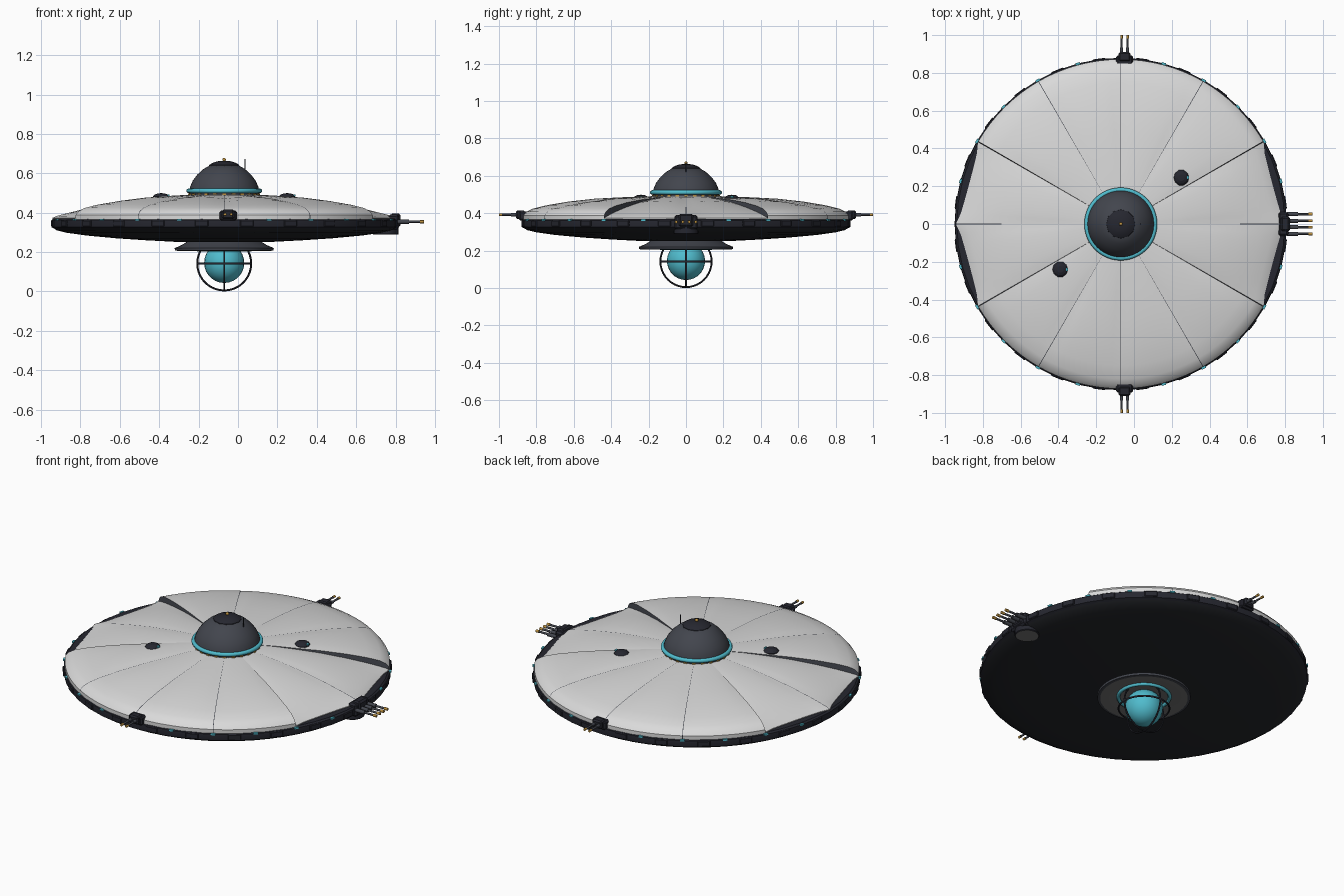
import bpy, bmesh, math
from mathutils import Vector, Matrix

if "Cube" in bpy.data.objects:
    bpy.data.objects.remove(bpy.data.objects["Cube"])

CX = -0.07  # saucer axis


def mat(name, rgb):
    m = bpy.data.materials.new(name)
    m.diffuse_color = (*rgb, 1)
    m.use_nodes = True
    m.node_tree.nodes["Principled BSDF"].inputs["Base Color"].default_value = m.diffuse_color
    return m


WHITE = mat("hull white", (0.70, 0.70, 0.70))
DARK = mat("rim dark", (0.019, 0.020, 0.029))
BELLY = mat("belly dark", (0.018, 0.020, 0.024))
SLATE = mat("slate grey", (0.055, 0.060, 0.075))
GREY = mat("underside grey", (0.17, 0.17, 0.17))
CYAN = mat("glow cyan", (0.08, 0.50, 0.61))
GOLD = mat("brass", (0.50, 0.28, 0.05))


def finish(name, bm, mats, smooth=40):
    me = bpy.data.meshes.new(name)
    bm.to_mesh(me)
    bm.free()
    ob = bpy.data.objects.new(name, me)
    bpy.context.collection.objects.link(ob)
    for m in mats:
        me.materials.append(m)
    if smooth:
        bpy.ops.object.select_all(action='DESELECT')
        ob.select_set(True)
        bpy.context.view_layer.objects.active = ob
        bpy.ops.object.shade_smooth_by_angle(angle=math.radians(smooth))
    return ob


def lathe(name, prof, mats, n=48, smooth=40, rule=None, cx=CX, cy=0):
    """Spin (radius, z) points, listed from the bottom up, around a vertical axis."""
    bm = bmesh.new()
    rings = []
    for r, z in prof:
        if r < 1e-6:
            rings.append([bm.verts.new((cx, cy, z))] * n)
        else:
            rings.append([bm.verts.new((cx + r * math.cos(2 * math.pi * i / n),
                                        cy + r * math.sin(2 * math.pi * i / n), z)) for i in range(n)])
    for k, (a, b) in enumerate(zip(rings, rings[1:])):
        for i in range(n):
            j = (i + 1) % n
            vs = list(dict.fromkeys([a[i], a[j], b[j], b[i]]))
            if len(vs) > 2:
                f = bm.faces.new(vs)
                f.material_index = rule(k) if rule else 0
    return finish(name, bm, mats, smooth)


def torus(name, r, tube, centre, m, rot=None, n=48, k=8):
    bm = bmesh.new()
    rot = rot or Matrix.Identity(3)
    g = [[bm.verts.new(rot @ Vector(((r + tube * math.cos(q)) * math.cos(p), (r + tube * math.cos(q)) * math.sin(p),
                                     tube * math.sin(q))) + Vector(centre))
          for q in [2 * math.pi * j / k for j in range(k)]] for p in [2 * math.pi * i / n for i in range(n)]]
    for i in range(n):
        for j in range(k):
            a, b = g[i], g[(i + 1) % n]
            bm.faces.new((a[j], b[j], b[(j + 1) % k], a[(j + 1) % k]))
    return finish(name, bm, [m], 60)


def box(name, c, s, m, ang=0, bevel=0.0):
    bm = bmesh.new()
    bmesh.ops.create_cube(bm, size=1, matrix=Matrix.Translation(c) @ Matrix.Rotation(ang, 4, 'Z')
                          @ Matrix.Diagonal((*s, 1)))
    if bevel:
        bmesh.ops.bevel(bm, geom=bm.edges[:], offset=bevel, segments=1, affect='EDGES')
    return finish(name, bm, [m], 0)


def rod(name, a, b, r, m, n=10):
    a, b = Vector(a), Vector(b)
    d = b - a
    bm = bmesh.new()
    bmesh.ops.create_cone(bm, cap_ends=True, segments=n, radius1=r, radius2=r, depth=d.length,
                          matrix=Matrix.Translation((a + b) / 2) @ d.to_track_quat('Z', 'Y').to_matrix().to_4x4())
    return finish(name, bm, [m], 40)


def ball(name, c, r, m):
    bm = bmesh.new()
    bmesh.ops.create_uvsphere(bm, u_segments=24, v_segments=14, radius=r, matrix=Matrix.Translation(c))
    return finish(name, bm, [m], 60)


# upper hull: twelve petals; the four beside the x axis are lower, with straight outer edges
FULL = [(0.14, .492), (0.25, .489), (0.36, .483), (0.5, .475), (0.64, .460), (0.75, .442), (0.82, .425),
        (0.855, .408), (0.872, .388), (0.872, .355)]
SIDE = [(0.14, .492), (0.25, .487), (0.36, .478), (0.5, .462), (0.64, .437), (0.75, .412), (0.82, .393),
        (0.855, .382), (0.872, .374), (0.872, .355)]
bm = bmesh.new()
cols = []
STEPS = 8
for p in range(12):
    side = p in (0, 5, 6, 11)
    for s in range(STEPS + 1):
        u = s / STEPS
        ang = math.radians(30 * p + 0.12 + u * 29.76)
        puff = math.sin(math.pi * u) ** 0.6
        col = []
        for r, z in (SIDE if side else FULL):
            w = min(1, max(0, (r - 0.2) / 0.67))
            rr = r * (1 - 0.048 * puff * w ** 3) if side else r
            zz = z + 0.008 * (puff - 0.6) * math.sin(math.pi * min(1, w))
            col.append(bm.verts.new((CX + rr * math.cos(ang), rr * math.sin(ang), zz)))
        cols.append(col)
for i in range(len(cols)):
    a, b = cols[i], cols[(i + 1) % len(cols)]
    seam = i % (STEPS + 1) == STEPS
    for k in range(len(a) - 1):
        f = bm.faces.new((a[k], a[k + 1], b[k + 1], b[k]))
        f.material_index = 1 if seam else 0
finish("upper_hull_petals", bm, [WHITE, SLATE], 35)

# lower hull and rim band
lathe("lower_hull", [(0, .250), (.25, .252), (.40, .260), (.55, .270), (.70, .284), (.80, .298), (.85, .310),
                     (.868, .322)], [BELLY], 64, 50)
lathe("rim_band", [(.862, .318), (.878, .326), (.880, .345), (.878, .362), (.868, .370), (.70, .372)], [DARK], 48, 20)

# rim blocks and running lights
for i in range(24):
    t = math.radians(15 * i)
    c, s = math.cos(t), math.sin(t)
    if i % 6:
        box("rim_light", (CX + .878 * c, .878 * s, .364), (.012, .024, .009), CYAN, t)
    t += math.radians(7.5)
    box("rim_block", (CX + .874 * math.cos(t), .874 * math.sin(t), .346), (.018, .07, .034), DARK, t, .004)

# dome, cap, collar and antenna
lathe("dome_collar", [(.165, .480), (.178, .488), (.178, .502), (.165, .506)], [SLATE], 48)
lathe("dome", [(.178, .505), (.174, .530), (.160, .562), (.137, .593), (.105, .622), (.070, .642), (0, .645)],
      [SLATE], 48, 50)
lathe("dome_cap", [(.078, .632), (.076, .642), (.060, .653), (.035, .661), (0, .664)], [DARK], 12, 30)
torus("dome_glow_ring", .181, .012, (CX, 0, .511), CYAN)
ball("dome_tip", (CX, 0, .669), .009, GOLD)
rod("antenna", (.035, 0, .60), (.035, 0, .672), .003, DARK, 6)
for i in range(24):
    t = math.radians(15 * i)
    box("collar_stud", (CX + .179 * math.cos(t), .179 * math.sin(t), .493), (.008, .018, .007), GOLD, t)

# two small sensor domes on the hull
for x, y in ((.25, .245), (-.39, -.24)):
    lathe("sensor_dome", [(.040, .455), (.042, .482), (.032, .492), (.018, .498), (0, .499)], [DARK], 10, 20, cx=x, cy=y)
    box("sensor_eye", (x + .036, y, .489), (.010, .016, .008), CYAN)

# belly plate, glowing core and its cage
lathe("belly_plate", [(0, .222), (.13, .220), (.235, .206), (.250, .208), (.252, .220), (.215, .236), (.180, .258)],
      [SLATE, GREY], 48, 40, rule=lambda k: 1 if k < 2 else 0)
torus("core_socket_ring", .138, .010, (CX, 0, .214), CYAN)
ball("energy_core", (CX, 0, .145), .102, CYAN)
for name, rot in (("cage_ring_level", Matrix.Identity(3)),
                  ("cage_ring_front", Matrix.Rotation(math.pi / 2, 3, 'X')),
                  ("cage_ring_side", Matrix.Rotation(math.pi / 2, 3, 'Y'))):
    torus(name, .137, .005, (CX, 0, .142), DARK, rot, 40, 6)

# twin guns on the front and back edges
for s in (-1, 1):
    gx = -.05
    box("twin_gun_mount", (gx, s * .868, .385), (.088, .05, .05), DARK, 0, .008)
    box("twin_gun_housing", (gx, s * .885, .392), (.062, .05, .048), DARK, 0, .008)
    for dx in (-.016, .016):
        rod("twin_gun_sleeve", (gx + dx, s * .90, .392), (gx + dx, s * .935, .392), .009, SLATE)
        rod("twin_gun_barrel", (gx + dx, s * .93, .392), (gx + dx, s * .985, .392), .0055, SLATE)
        rod("twin_gun_tip", (gx + dx, s * .983, .392), (gx + dx, s, .392), .007, GOLD)

# four-barrel battery on the right edge with a round pod beneath
lathe("battery_pod", [(0, .288), (.062, .288), (.066, .292), (.066, .335)], [DARK, GREY], 24, 30,
      rule=lambda k: 1 if k == 0 else 0, cx=.750)
box("battery_mount", (.790, 0, .352), (.055, .125, .075), DARK, 0, .010)
box("battery_housing", (.800, 0, .362), (.05, .08, .07), DARK, 0, .010)
for y in (-.052, -.017, .017, .052):
    rod("battery_sleeve", (.81, y, .354), (.868, y, .354), .011, SLATE)
    rod("battery_barrel", (.865, y, .354), (.93, y, .354), .006, SLATE)
    rod("battery_tip", (.925, y, .354), (.945, y, .354), .008, GOLD)
